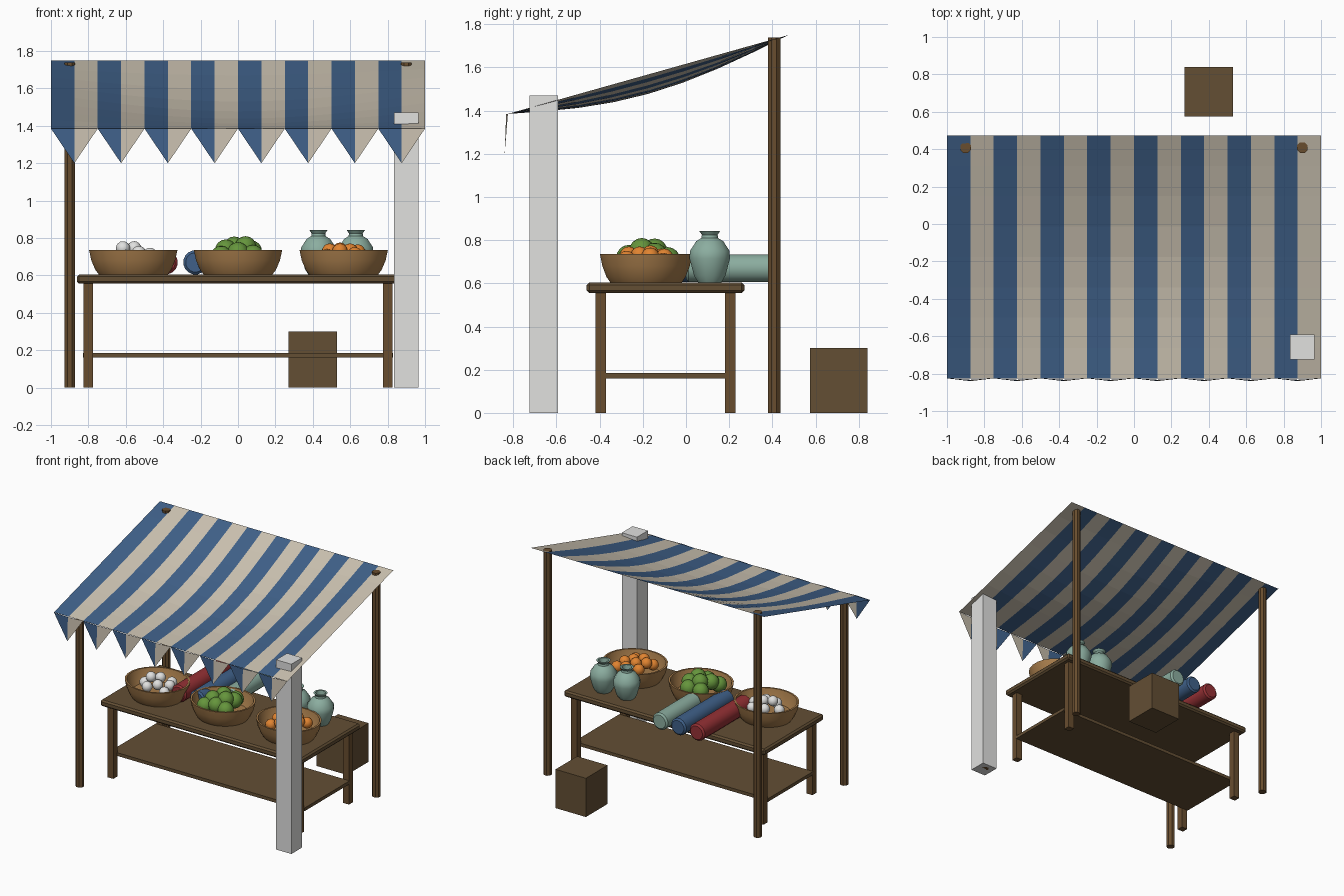
import bpy, bmesh, math
from mathutils import Matrix, Vector

cube = bpy.data.objects.get("Cube")
if cube:
    bpy.data.objects.remove(cube, do_unlink=True)


def material(name, r, g, b):
    m = bpy.data.materials.new(name)
    m.use_nodes = True
    m.diffuse_color = (r, g, b, 1)
    m.node_tree.nodes["Principled BSDF"].inputs["Base Color"].default_value = (r, g, b, 1)
    return m


PLANK = material("plank brown", .125, .077, .034)
POLE = material("pole brown", .14, .075, .028)
BASKET = material("basket tan", .38, .20, .07)
BLUE = material("cloth blue", .05, .118, .25)
CREAM = material("cloth cream", .60, .54, .44)
TEAL = material("glaze teal", .26, .42, .35)
RED = material("cloth red", .30, .03, .035)
GREEN = material("fruit green", .13, .30, .045)
ORANGE = material("fruit orange", .75, .23, .03)
PALE = material("pale grey", .75, .75, .74)


def finish(name, bm, mats, smooth=None, recalc=True):
    if recalc:
        bmesh.ops.recalc_face_normals(bm, faces=bm.faces[:])
    mesh = bpy.data.meshes.new(name)
    bm.to_mesh(mesh)
    bm.free()
    for m in mats:
        mesh.materials.append(m)
    ob = bpy.data.objects.new(name, mesh)
    bpy.context.collection.objects.link(ob)
    if smooth:
        bpy.ops.object.select_all(action='DESELECT')
        bpy.context.view_layer.objects.active = ob
        ob.select_set(True)
        bpy.ops.object.shade_smooth_by_angle(angle=math.radians(smooth))
    return ob


def box(name, x, y, z, mat, bevel=0):
    """Box from (min, max) ranges."""
    bm = bmesh.new()
    size = [b - a for a, b in (x, y, z)]
    mid = [(a + b) / 2 for a, b in (x, y, z)]
    bmesh.ops.create_cube(bm, size=1, matrix=Matrix.Translation(mid) @ Matrix.Diagonal((*size, 1)))
    if bevel:
        bmesh.ops.bevel(bm, geom=bm.edges[:], offset=bevel, segments=1, affect='EDGES')
    return finish(name, bm, [mat])


def lathe(name, profile, sides, mat, matrix, smooth=None):
    """Spin an (r, z) profile about z; the ends are capped."""
    bm = bmesh.new()
    rings = [[bm.verts.new((r * math.cos(math.tau * (i + .5) / sides),
                            r * math.sin(math.tau * (i + .5) / sides), z))
              for i in range(sides)] for r, z in profile]
    for a, b in zip(rings, rings[1:]):
        for i in range(sides):
            j = (i + 1) % sides
            bm.faces.new((a[i], a[j], b[j], b[i]))
    bm.faces.new(rings[0])
    bm.faces.new(rings[-1])
    bm.transform(matrix)
    return finish(name, bm, [mat], smooth)


def pile(name, centre, radius, spots, mat):
    """Heap of round goods at (dx, dy, z) spots."""
    bm = bmesh.new()
    for dx, dy, z in spots:
        place = Matrix.Translation((centre[0] + dx, centre[1] + dy, z))
        bmesh.ops.create_uvsphere(bm, u_segments=12, v_segments=8, radius=radius, matrix=place)
    return finish(name, bm, [mat], 60)


# Awning: sagging striped sheet
FRONT, BACK, LOW, HIGH = -.825, .473, 1.385, 1.75
bm = bmesh.new()
rows, cols = 8, 16
grid = []
for j in range(rows + 1):
    v = j / rows
    row = []
    for i in range(cols + 1):
        u = i / cols
        sag = .09 * math.sin(math.pi * u) * math.sin(math.pi * v)
        row.append(bm.verts.new((2 * u - 1, FRONT + (BACK - FRONT) * v, LOW + (HIGH - LOW) * v - sag)))
    grid.append(row)
for j in range(rows):
    for i in range(cols):
        f = bm.faces.new((grid[j][i], grid[j][i + 1], grid[j + 1][i + 1], grid[j + 1][i]))
        f.material_index = i % 2
finish("awning", bm, [BLUE, CREAM], recalc=False)

# Pennants along the front edge, half blue and half cream
bm = bmesh.new()
for k in range(8):
    x = -1 + k / 4
    a, m, b, tip = [bm.verts.new(p) for p in (
        (x, FRONT, LOW), (x + .125, FRONT - .008, LOW), (x + .25, FRONT, LOW), (x + .125, -.84, 1.2))]
    bm.faces.new((a, tip, m))
    bm.faces.new((m, tip, b)).material_index = 1
finish("pennants", bm, [BLUE, CREAM], recalc=False)

# Awning poles, table legs
for side, sx in (("right", -1), ("left", 1)):
    for end, y, top in (("front", -.65, 1.42), ("back", .408, 1.738)):
        lathe(f"{end}_{side}_pole", [(.031, 0), (.031, top)], 8, POLE,
              Matrix.Translation((sx * .9, y, 0)))
    for end, y in (("front", -.395), ("back", .205)):
        box(f"{end}_{side}_leg", (sx * .8 - .025, sx * .8 + .025), (y - .025, y + .025), (0, .57), POLE)

# Pale pillar around the front left pole
box("pillar", (.835, .965), (-.725, -.592), (0, 1.47), PALE)

# Table, shelf and crate
box("table_top", (-.862, .862), (-.46, .27), (.556, .605), PLANK, .012)
box("shelf", (-.83, .83), (-.372, .182), (.16, .185), PLANK)
box("crate", (.27, .53), (.575, .84), (0, .3), PLANK)

# Three oval baskets
bowl = [(.78, 0), (.86, .025), (.95, .075), (1, .13), (.94, .13), (.88, .075), (.78, .035)]
bowls = {"right": -.56, "middle": 0, "left": .565}
BY = -.185
for side, x in bowls.items():
    lathe(f"{side}_basket", bowl, 24, BASKET,
          Matrix.Translation((x, BY, .605)) @ Matrix.Diagonal((.238, .215, 1, 1)), 40)

# Goods in the baskets
pile("eggs", (bowls["right"], BY), .038,
     [(-.055, 0, .745), (.005, .03, .745), (.03, -.04, .72), (-.04, -.07, .70), (.09, .02, .71),
      (.06, .09, .70), (-.04, .08, .71), (-.11, 0, .69), (.1, -.06, .69)], PALE)
pile("green_fruit", (bowls["middle"], BY), .058,
     [(-.065, -.03, .735), (-.02, .04, .75), (.04, -.02, .752), (.07, .04, .73),
      (0, -.08, .72), (-.06, .09, .71), (.04, .1, .71), (.08, -.08, .705), (-.09, -.09, .7)], GREEN)
pile("oranges", (bowls["left"], BY), .041,
     [(-.075, -.03, .73), (-.02, .02, .735), (.035, -.03, .73), (.075, .02, .725), (-.02, -.08, .73),
      (.06, -.09, .71), (-.08, .07, .72), (.02, .085, .72), (-.09, -.09, .70), (.1, .08, .70)], ORANGE)

# Glazed jars
jar = [(.056, 0), (.075, .03), (.097, .11), (.095, .145), (.065, .19), (.04, .205),
       (.038, .22), (.05, .237), (.036, .237), (.03, .2)]
for name, x in (("inner_jar", .43), ("outer_jar", .63)):
    lathe(name, jar, 12, TEAL, Matrix.Translation((x, .11, .605)), 35)

# Rolls of cloth lying front to back
for name, x, start, mat in (("teal_roll", -.07, 0, TEAL), ("blue_roll", -.228, -.18, BLUE),
                            ("red_roll", -.387, -.18, RED)):
    n = .425 - start
    roll = [(.052, 0), (.065, .012), (.065, n - .012), (.052, n)]
    lathe(name, roll, 16, mat,
          Matrix.Translation((x, .425, .67)) @ Matrix.Rotation(math.pi / 2, 4, 'X'), 40)
